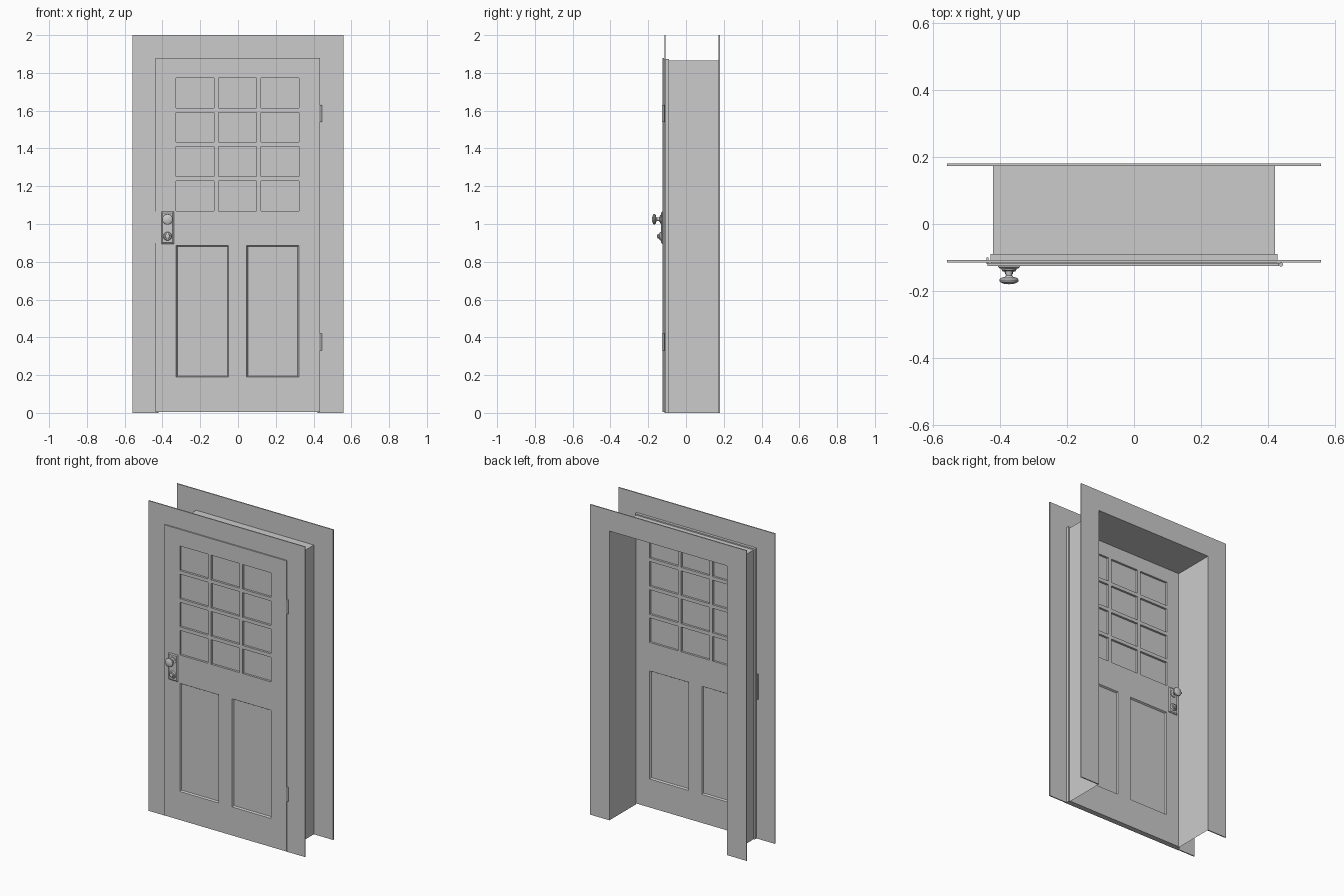
import bpy, bmesh, math
from mathutils import Vector

if "Cube" in bpy.data.objects:
    bpy.data.objects.remove(bpy.data.objects["Cube"])

FRONT, BACK = -0.125, -0.09           # door faces
MID = (FRONT + BACK) / 2


def finish(name, bm, smooth=False):
    bmesh.ops.recalc_face_normals(bm, faces=bm.faces)
    me = bpy.data.meshes.new(name)
    bm.to_mesh(me)
    bm.free()
    ob = bpy.data.objects.new(name, me)
    bpy.context.collection.objects.link(ob)
    if smooth:
        bpy.ops.object.select_all(action='DESELECT')
        ob.select_set(True)
        bpy.context.view_layer.objects.active = ob
        bpy.ops.object.shade_smooth_by_angle(angle=math.radians(40))
    return ob


def frustum(bm, r0, y0, r1, y1):
    """Solid between rectangle r0 at y0 and r1 at y1; r = (x0, x1, z0, z1)."""
    rings = []
    for (a, b, c, d), y in ((r0, y0), (r1, y1)):
        rings.append([bm.verts.new((x, y, z)) for x, z in ((a, c), (b, c), (b, d), (a, d))])
    p, q = rings
    bm.faces.new(p)
    bm.faces.new(q[::-1])
    for i in range(4):
        j = (i + 1) % 4
        bm.faces.new((p[i], q[i], q[j], p[j]))


def grow(r, d):
    return (r[0] - d, r[1] + d, r[2] - d, r[3] + d)


def arch(name, profile, closed):
    """Sweep (half width, top, y) points up, over and down the doorway with mitred corners."""
    bm = bmesh.new()
    rows = [[bm.verts.new(c) for c in ((-w, y, 0), (-w, y, t), (w, y, t), (w, y, 0))]
            for w, t, y in profile]
    n = len(rows)
    for i in range(n if closed else n - 1):
        a, b = rows[i], rows[(i + 1) % n]
        for k in range(3):
            bm.faces.new((a[k], a[k + 1], b[k + 1], b[k]))
    if closed:
        for k in (0, 3):
            bm.faces.new([r[k] for r in rows])
    return finish(name, bm)


def lathe(name, x, z, side, pts, steps=24):
    """Turn (radius, distance from door face) points about a y axis."""
    bm = bmesh.new()
    face = FRONT if side < 0 else BACK
    vs = [bm.verts.new((x + r, face + side * d, z)) for r, d in pts]
    es = [bm.edges.new(e) for e in zip(vs, vs[1:])]
    bmesh.ops.spin(bm, geom=vs + es, cent=(x, 0, z), axis=(0, 1, 0),
                   angle=math.tau, steps=steps)
    bmesh.ops.remove_doubles(bm, verts=bm.verts, dist=1e-5)
    return finish(name, bm, True)


# casings on both wall faces and the rebated jamb lining between them
for name, w, t, y in (("front_casing", 0.427, 1.872, -0.115), ("back_casing", 0.42, 1.865, 0.173)):
    arch(name, [(0.558, 2.0, y), (w, t, y), (w, t, y + 0.007), (0.558, 2.0, y + 0.007)], True)
arch("jamb", [(0.428, 1.873, -0.112), (0.428, 1.873, BACK), (0.42, 1.865, BACK),
              (0.42, 1.865, 0.175)], False)

# door slab with a shallow overlapping front lip
bm = bmesh.new()
lip, body = (-0.437, 0.433, 0.006, 1.88), (-0.427, 0.425, 0.006, 1.871)
loops = []
for (a, b, c, d), y in ((lip, FRONT), (lip, -0.117), (body, -0.117), (body, BACK)):
    loops.append([bm.verts.new((x, y, z)) for x, z in ((a, c), (b, c), (b, d), (a, d))])
bm.verts.ensure_lookup_table()
bm.faces.new(loops[0])
bm.faces.new(loops[-1])
for p, q in zip(loops, loops[1:]):
    for i in range(4):
        j = (i + 1) % 4
        bm.faces.new((p[i], p[j], q[j], q[i]))
bmesh.ops.remove_doubles(bm, verts=bm.verts, dist=1e-6)
door = finish("door", bm)

# openings: twelve panes and two sunk panels
X0, Z0, BAR = -0.328, 1.07, 0.023
PW, PH = (0.651 - 2 * BAR) / 3, (0.703 - 3 * BAR) / 4
panes = [(X0 + i * (PW + BAR), X0 + i * (PW + BAR) + PW,
          Z0 + j * (PH + BAR), Z0 + j * (PH + BAR) + PH) for i in range(3) for j in range(4)]
panels = [(-0.327, -0.05, 0.19, 0.887), (0.046, 0.322, 0.19, 0.887)]
bm = bmesh.new()
for r in panes:
    frustum(bm, r, FRONT - 0.01, r, BACK + 0.01)
for r in panels:
    for face, s in ((FRONT, -1), (BACK, 1)):
        frustum(bm, grow(r, 0.006), face + s * 0.01, grow(r, -0.006), face - s * 0.01)
cutter = finish("opening_cutter", bm)
cutter.hide_render = True
mod = door.modifiers.new("openings", 'BOOLEAN')
mod.operation, mod.solver, mod.object = 'DIFFERENCE', 'EXACT', cutter
bpy.context.view_layer.update()
cut = bpy.data.meshes.new_from_object(door.evaluated_get(bpy.context.evaluated_depsgraph_get()))
door.modifiers.clear()
door.data = cut
bpy.data.objects.remove(cutter)

# glass
bm = bmesh.new()
for r in panes:
    frustum(bm, r, MID - 0.004, r, MID + 0.004)
finish("window_panes", bm)

# lock plate, knob and keyhole cylinder on each face
KX = -0.373
for side, tag in ((-1, "front"), (1, "back")):
    face = FRONT if side < 0 else BACK
    plate = (KX - 0.033, KX + 0.033, 0.895, 1.065)
    bm = bmesh.new()
    frustum(bm, plate, face, plate, face + side * 0.003)
    frustum(bm, plate, face + side * 0.003, grow(plate, -0.006), face + side * 0.008)
    finish(tag + "_lock_plate", bm)
    lathe(tag + "_knob", KX, 1.025, side,
          [(0.022, 0.006), (0.022, 0.012), (0.011, 0.015), (0.009, 0.028), (0.013, 0.033),
           (0.025, 0.036), (0.029, 0.042), (0.027, 0.048), (0.017, 0.053), (0, 0.055)])
    lathe(tag + "_lock_cylinder", KX, 0.935, side,
          [(0.023, 0.006), (0.023, 0.011), (0.019, 0.016), (0.013, 0.017),
           (0.012, 0.024), (0.009, 0.026), (0, 0.026)])
    # key slot
    bm = bmesh.new()
    slot = (KX - 0.002, KX + 0.002, 0.928, 0.942)
    frustum(bm, slot, face + side * 0.024, slot, face + side * 0.0275)
    finish(tag + "_key_slot", bm)

# latch strike plate on the closing edge
bm = bmesh.new()
r = (-0.44, -0.434, 0.9, 1.065)
frustum(bm, r, -0.119, r, -0.1)
finish("strike_plate", bm)

# hinges: knuckle barrel and leaf
for z, tag in ((0.375, "lower"), (1.585, "upper")):
    bm = bmesh.new()
    bmesh.ops.create_cone(bm, cap_ends=True, segments=12, radius1=0.006, radius2=0.006, depth=0.09)
    bmesh.ops.translate(bm, verts=bm.verts, vec=Vector((0.439, -0.121, z)))
    r = (0.425, 0.439, z - 0.045, z + 0.045)
    frustum(bm, r, -0.119, r, -0.116)
    finish(tag + "_hinge", bm, True)
